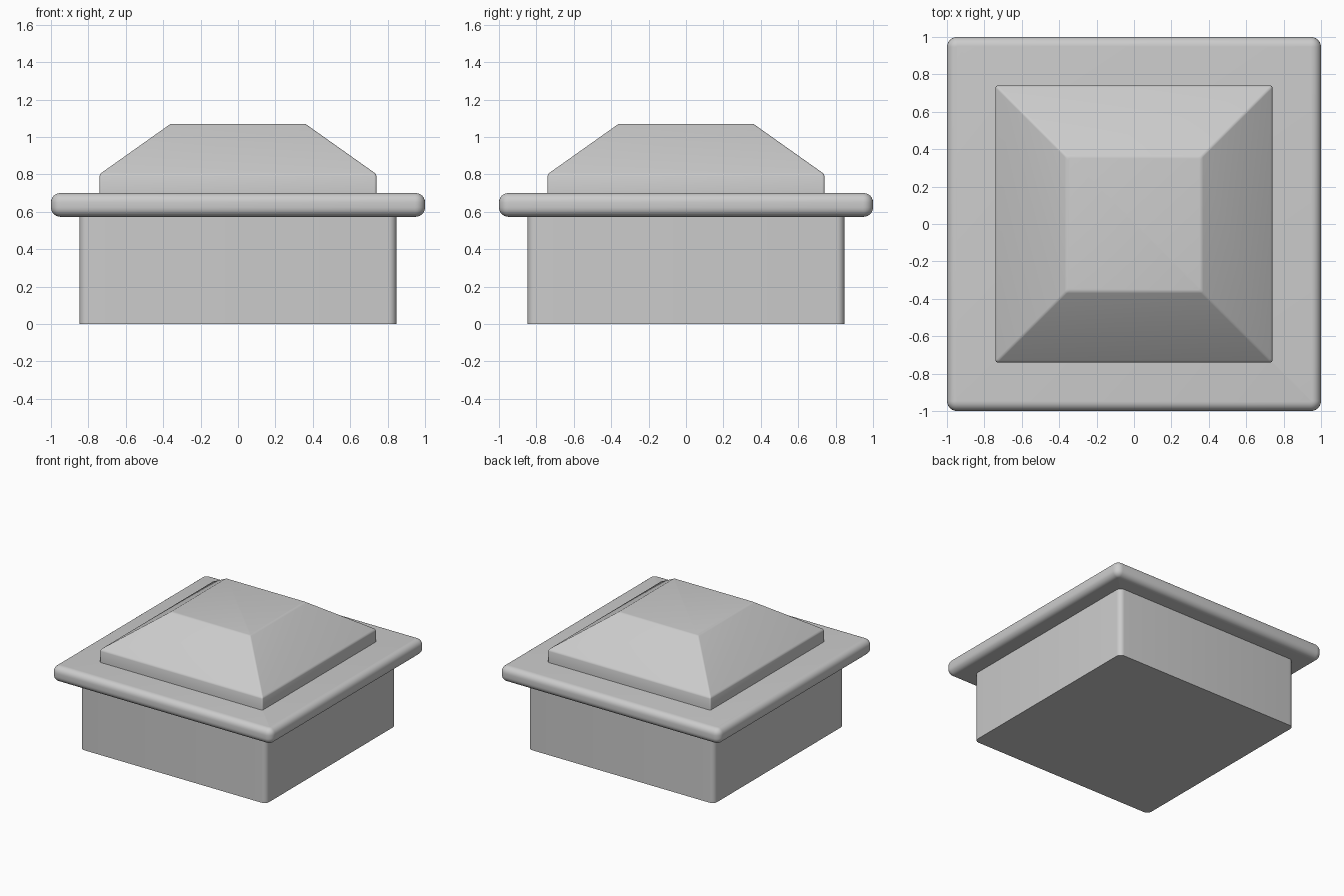
import bpy, bmesh, math

if "Cube" in bpy.data.objects:
    bpy.data.objects.remove(bpy.data.objects["Cube"])

CORNER_STEPS = 6


def square_loft(name, sections):
    """Loft rounded squares given as (half width, corner radius, z), capped at both ends."""
    bm = bmesh.new()
    rings = []
    for half, radius, z in sections:
        ring = []
        for q, (sx, sy) in enumerate([(1, 1), (-1, 1), (-1, -1), (1, -1)]):
            for i in range(CORNER_STEPS + 1):
                a = math.pi / 2 * (q + i / CORNER_STEPS)
                ring.append(bm.verts.new((sx * (half - radius) + radius * math.cos(a),
                                          sy * (half - radius) + radius * math.sin(a), z)))
        rings.append(ring)
    n = len(rings[0])
    for low, high in zip(rings, rings[1:]):
        for i in range(n):
            j = (i + 1) % n
            bm.faces.new((low[i], low[j], high[j], high[i]))
    bm.faces.new(rings[0][::-1])
    bm.faces.new(rings[-1])
    mesh = bpy.data.meshes.new(name)
    bm.to_mesh(mesh)
    bm.free()
    obj = bpy.data.objects.new(name, mesh)
    bpy.context.collection.objects.link(obj)
    bpy.ops.object.select_all(action='DESELECT')
    obj.select_set(True)
    bpy.context.view_layer.objects.active = obj
    bpy.ops.object.shade_smooth_by_angle(angle=math.radians(30))
    return obj


# Square sleeve with rounded upright corners
square_loft("base_block", [(0.847, 0.042, 0.0), (0.847, 0.042, 0.575)])

# Overhanging rim with rounded edges all round
low, high, r = 0.573, 0.70, 0.05
rim = []
for centre, start in ((low + r, -90), (high - r, 0)):
    for i in range(7):
        a = math.radians(start + 15 * i)
        out = r * math.cos(a)
        rim.append((1.0 - r + out, 0.004 + out, centre + r * math.sin(a)))
square_loft("rim", rim)

# Truncated pyramid cap on a short upright step, with softened edges
square_loft("pyramid_cap", [
    (0.74, 0.012, 0.698), (0.74, 0.012, 0.792), (0.737, 0.012, 0.80),
    (0.73, 0.012, 0.808), (0.37, 0.012, 1.063), (0.363, 0.012, 1.068),
    (0.352, 0.012, 1.07)])
